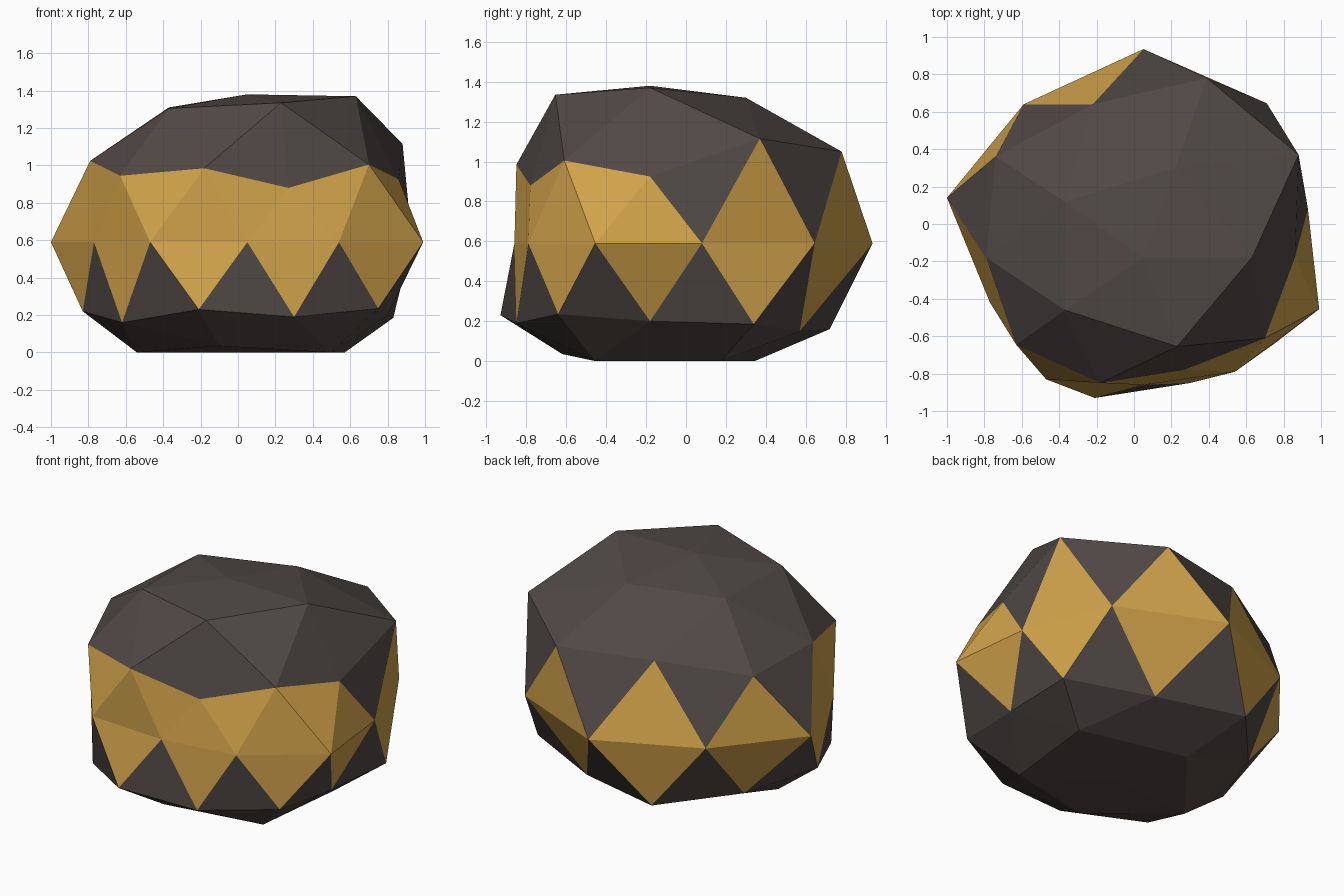
import bpy
import bmesh

if "Cube" in bpy.data.objects:
    bpy.data.objects.remove(bpy.data.objects["Cube"])

# Rings of a gently uneven faceted stone, counter-clockwise starting near +x
top = (.05, -.18, 1.38)
top_ring = [(.63, -.18, 1.37), (.22, .30, 1.32), (-.37, .12, 1.31),
            (-.37, -.46, 1.305), (.23, -.655, 1.335)]
upper = [(.86, -.18, .925), (.88, .37, 1.115), (.39, .78, 1.05), (-.22, .64, 1.065),
         (-.74, .36, .995), (-.79, -.18, 1.025), (-.63, -.645, .945),
         (-.18, -.85, .985), (.27, -.78, .88), (.70, -.61, 1.005)]
girdle = [(.93, .08), (.71, .645), (.05, .935), (-.59, .64), (-1, .14),
          (-.77, -.42), (-.47, -.83), (.05, -.86), (.54, -.79), (.99, -.455)]
lower = [(.80, -.18, .20), (.83, .34, .185), (.315, .57, .15), (-.255, .72, .16),
         (-.63, .30, .18), (-.83, -.17, .22), (-.62, -.61, .16),
         (-.21, -.93, .23), (.30, -.85, .19), (.75, -.64, .235)]
bottom_ring = [(.57, .175, 0), (-.12, .345, 0), (-.54, -.18, 0),
               (-.10, -.62, .035), (.50, -.455, 0)]
bottom = (.05, -.15, 0)

DARK, GOLD = 0, 1
bm = bmesh.new()


def verts(points):
    return [bm.verts.new(p) for p in points]


def face(a, b, c, colour=DARK):
    bm.faces.new((a, b, c)).material_index = colour


def cap(pole, ring, rim, shift):
    """Pole, five-point ring and ten-point rim; ring point j sits by rim point 2j + shift."""
    for j in range(5):
        a, b = ring[j], ring[(j + 1) % 5]
        k = 2 * j + shift
        before, at, after = (rim[(k + i) % 10] for i in (-1, 0, 1))
        face(pole, a, b)
        face(a, before, at)
        face(a, at, after)
        face(a, after, b)


U, L = verts(upper), verts(lower)
E = verts([(x, y, .59) for x, y in girdle])

# Dark crown and base
cap(verts([top])[0], verts(top_ring), U, 0)
cap(verts([bottom])[0], verts(bottom_ring), L, 1)

# Gold diamonds around the girdle, with the front upper gaps filled in gold
for k in range(10):
    n = (k + 1) % 10
    face(E[k - 1], E[k], U[k], GOLD)
    face(E[k - 1], E[k], L[k], GOLD)
    face(E[k], U[k], U[n], GOLD if k >= 5 else DARK)
    face(E[k], L[k], L[n])

bmesh.ops.recalc_face_normals(bm, faces=bm.faces[:])
mesh = bpy.data.meshes.new("faceted_stone")
bm.to_mesh(mesh)
bm.free()

for name, colour in (("dark_stone", (.08, .065, .06, 1)), ("gold", (.63, .36, .068, 1))):
    mat = bpy.data.materials.new(name)
    mat.diffuse_color = colour
    mat.use_nodes = True
    mat.node_tree.nodes["Principled BSDF"].inputs["Base Color"].default_value = mat.diffuse_color
    mesh.materials.append(mat)

stone = bpy.data.objects.new("faceted_stone", mesh)
bpy.context.collection.objects.link(stone)
